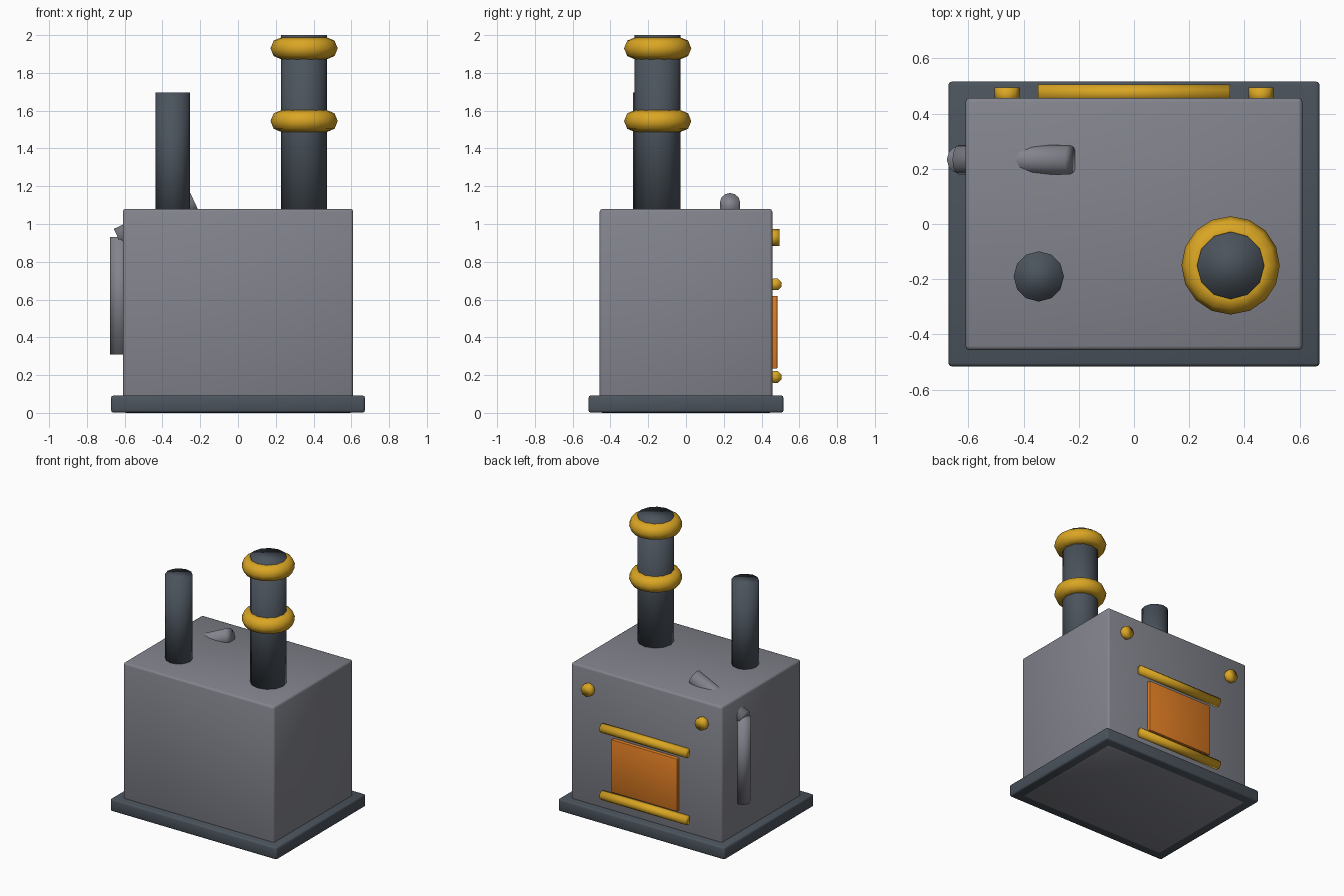
import bpy, math
from mathutils import Vector

if "Cube" in bpy.data.objects:
    bpy.data.objects.remove(bpy.data.objects["Cube"])


def material(name, rgb):
    m = bpy.data.materials.new(name)
    m.diffuse_color = (*rgb, 1)
    m.use_nodes = True
    m.node_tree.nodes["Principled BSDF"].inputs["Base Color"].default_value = m.diffuse_color
    return m


GREY = material("steel grey", (0.225, 0.23, 0.265))
DARK = material("dark iron", (0.07, 0.087, 0.108))
GOLD = material("brass", (0.70, 0.38, 0.017))
ORANGE = material("fire orange", (0.74, 0.205, 0.017))


def finish(name, mat, smooth=True):
    ob = bpy.context.object
    ob.name = name
    ob.data.materials.append(mat)
    if smooth:
        bpy.ops.object.shade_smooth()
    return ob


def box(name, lo, hi, mat, bevel):
    lo, hi = Vector(lo), Vector(hi)
    bpy.ops.mesh.primitive_cube_add(size=1, location=(lo + hi) / 2)
    ob = bpy.context.object
    ob.scale = hi - lo
    bpy.ops.object.transform_apply(location=False, rotation=False, scale=True)
    if bevel:
        mod = ob.modifiers.new("bevel", "BEVEL")
        mod.width, mod.segments = bevel, 2
    return finish(name, mat, smooth=bevel > 0)


def rod(name, start, end, radius, mat, sides=12, twist=0.0):
    start, end = Vector(start), Vector(end)
    axis = end - start
    bpy.ops.mesh.primitive_cylinder_add(vertices=sides, radius=radius, depth=axis.length,
                                        location=(start + end) / 2)
    ob = finish(name, mat)
    for v in ob.data.vertices:
        x, y = v.co.x, v.co.y
        c, s = math.cos(twist), math.sin(twist)
        v.co.x, v.co.y = c * x - s * y, s * x + c * y
    ob.rotation_euler = axis.to_track_quat("Z", "Y").to_euler()
    return ob


# Plinth and boiler body (the body reaches down through the plinth)
box("plinth", (-0.672, -0.516, 0.002), (0.672, 0.516, 0.092), DARK, 0.012)
box("body", (-0.61, -0.457, 0.0), (0.61, 0.457, 1.08), GREY, 0.015)

# Chimneys with brass collars
rod("large_chimney", (0.35, -0.15, 1.0), (0.35, -0.15, 2.0), 0.122, DARK)
rod("small_chimney", (-0.345, -0.19, 1.0), (-0.345, -0.19, 1.695), 0.091, DARK)
for i, z in enumerate((1.545, 1.93)):
    bpy.ops.mesh.primitive_torus_add(location=(0.35, -0.15, z), major_radius=0.12,
                                     minor_radius=0.058, major_segments=16, minor_segments=8)
    finish(f"chimney_collar_{i + 1}", GOLD)

# Side pipe: upright run, then a slanted run through the body
rod("upright_pipe", (-0.627, 0.233, 0.31), (-0.627, 0.233, 0.93), 0.051, GREY)
rod("slanted_pipe", (-0.635, 0.233, 0.926), (-0.23, 0.233, 1.116), 0.053, GREY)

# Furnace door and its rails at the back
box("furnace_door", (-0.265, 0.44, 0.235), (0.265, 0.484, 0.62), ORANGE, 0.004)
for label, z in (("lower", 0.19), ("upper", 0.68)):
    rod(f"{label}_door_rail", (-0.347, 0.474, z), (0.347, 0.474, z), 0.033, GOLD,
        sides=8, twist=math.pi / 8)

# Brass knobs
for label, x in (("left", -0.46), ("right", 0.46)):
    rod(f"{label}_knob", (x, 0.44, 0.928), (x, 0.495, 0.928), 0.045, GOLD, sides=8)
